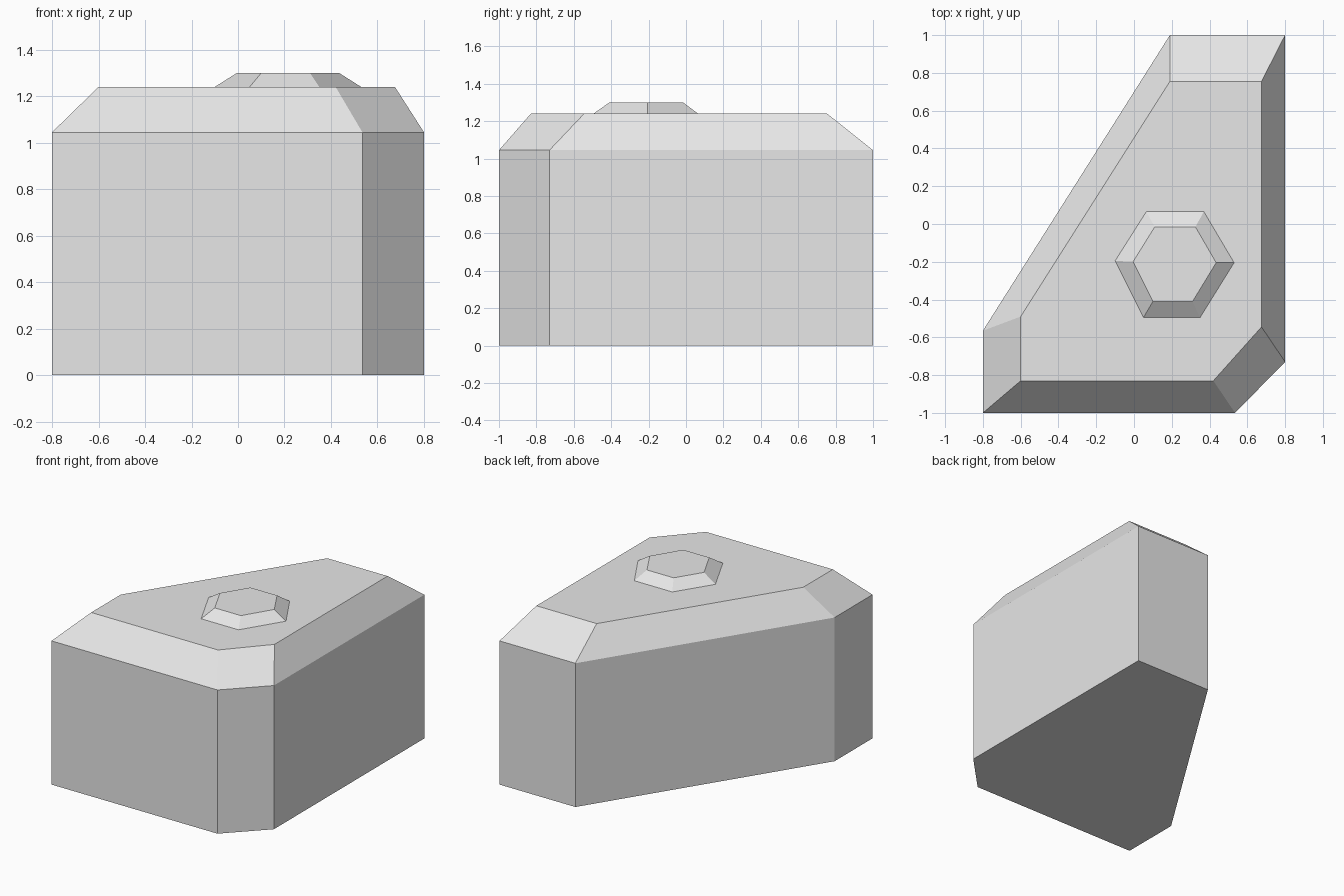
import bpy
import bmesh

default = bpy.data.objects.get("Cube")
if default:
    bpy.data.objects.remove(default, do_unlink=True)

grey = bpy.data.materials.new("light_grey")
grey.use_nodes = True
grey.diffuse_color = (0.8, 0.8, 0.8, 1)
grey.node_tree.nodes["Principled BSDF"].inputs["Base Color"].default_value = (0.8, 0.8, 0.8, 1)


def loft(name, levels):
    """Closed flat-shaded solid through matching outlines, each given with its height."""
    bm = bmesh.new()
    rings = [[bm.verts.new((x, y, z)) for x, y in outline] for outline, z in levels]
    bm.faces.new(list(reversed(rings[0])))
    bm.faces.new(rings[-1])
    for low, high in zip(rings, rings[1:]):
        for i in range(len(low)):
            j = (i + 1) % len(low)
            bm.faces.new((low[i], low[j], high[j], high[i]))
    bmesh.ops.recalc_face_normals(bm, faces=bm.faces)
    mesh = bpy.data.meshes.new(name)
    bm.to_mesh(mesh)
    bm.free()
    mesh.materials.append(grey)
    obj = bpy.data.objects.new(name, mesh)
    bpy.context.collection.objects.link(obj)
    return obj


# Main block: straight walls, then a sloped shoulder up to the flat roof
wall = [(-0.80, -1), (0.535, -1), (0.80, -0.73), (0.80, 1), (0.19, 1), (-0.80, -0.565)]
roof = [(-0.60, -0.83), (0.42, -0.83), (0.675, -0.545), (0.675, 0.755), (0.19, 0.755), (-0.60, -0.49)]
loft("block_body", [(wall, 0), (wall, 1.045), (roof, 1.24)])

# Low tapered six-sided cap on the roof
cap_base = [(-0.10, -0.195), (0.05, -0.495), (0.35, -0.495), (0.53, -0.205), (0.37, 0.065), (0.065, 0.065)]
cap_top = [(-0.005, -0.20), (0.10, -0.41), (0.31, -0.41), (0.435, -0.205), (0.325, -0.015), (0.11, -0.015)]
loft("roof_cap", [(cap_base, 1.24), (cap_top, 1.30)])
